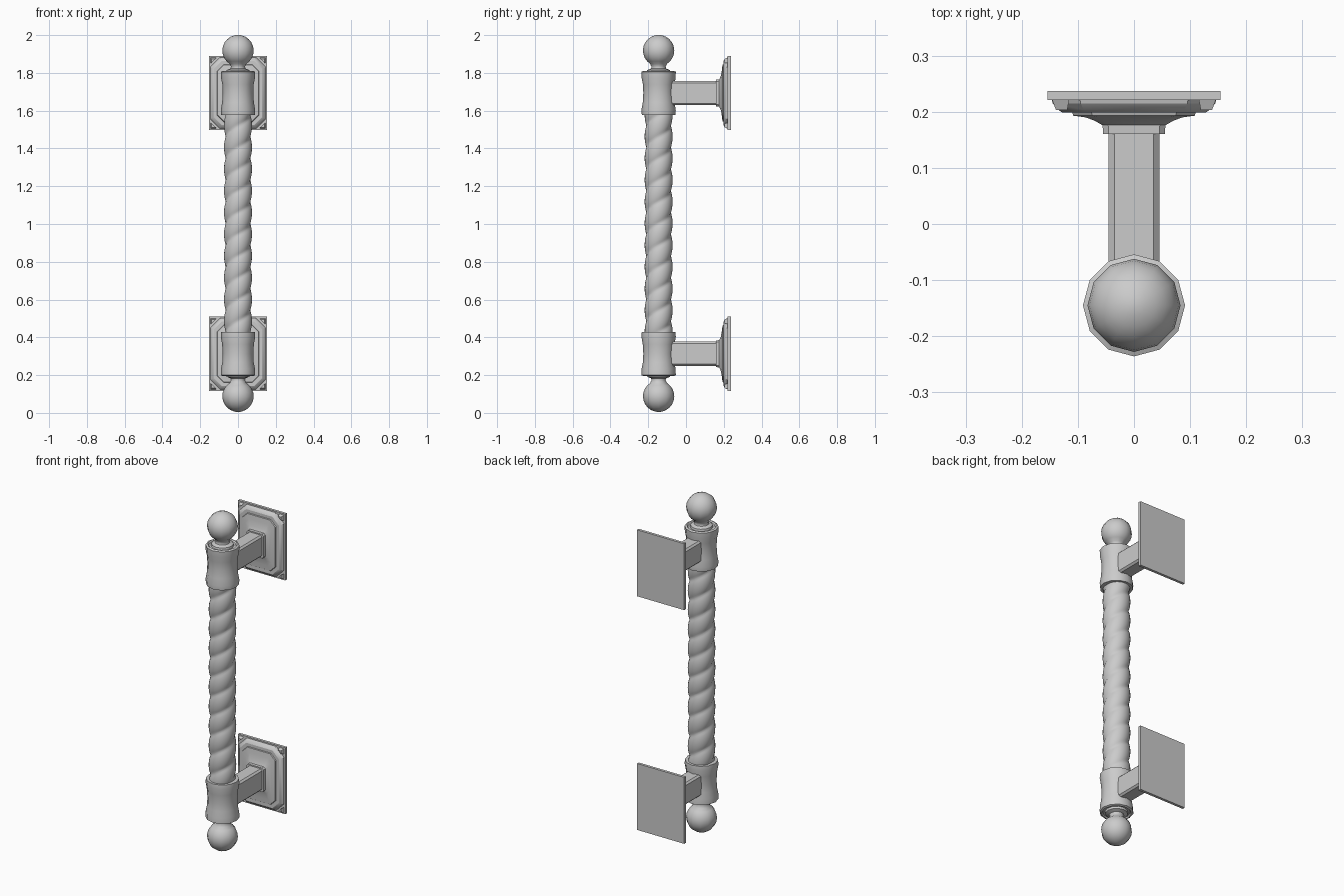
import bpy, bmesh, math
from math import sin, cos, pi

if "Cube" in bpy.data.objects:
    bpy.data.objects.remove(bpy.data.objects["Cube"])

MID = 1.003      # height of the mirror plane
AXIS_Y = -0.145  # the grip's axis
PLATE_Z = 0.69   # bracket height above the mirror plane


def loft(name, rings, mirror=True, angle=40):
    """Skin a stack of equal-length vertex rings, cap both ends, mirror in z."""
    bm = bmesh.new()
    rows = [[bm.verts.new(p) for p in ring] for ring in rings]
    n = len(rows[0])
    for a, b in zip(rows, rows[1:]):
        for i in range(n):
            j = (i + 1) % n
            bm.faces.new((a[i], a[j], b[j], b[i]))
    bm.faces.new(rows[0][::-1])
    bm.faces.new(rows[-1])
    bmesh.ops.recalc_face_normals(bm, faces=bm.faces)
    mesh = bpy.data.meshes.new(name)
    bm.to_mesh(mesh)
    bm.free()
    ob = bpy.data.objects.new(name, mesh)
    bpy.context.collection.objects.link(ob)
    ob.location.z = MID
    bpy.ops.object.select_all(action='DESELECT')
    ob.select_set(True)
    bpy.context.view_layer.objects.active = ob
    bpy.ops.object.shade_smooth_by_angle(angle=math.radians(angle))
    if mirror:
        mod = ob.modifiers.new("both_ends", 'MIRROR')
        mod.use_axis = (False, False, True)
        mod.use_mirror_merge = False
    return ob


def circle(r, z, n=12):
    return [(r * sin(2 * pi * i / n), AXIS_Y + r * cos(2 * pi * i / n), z) for i in range(n)]


def octagon(y, hx, hz, c):
    """Rectangle in the xz plane with corners cut by c."""
    pts = [(hx, hz - c), (hx - c, hz), (c - hx, hz), (-hx, hz - c),
           (-hx, c - hz), (c - hx, -hz), (hx - c, -hz), (hx, c - hz)]
    return [(x, y, PLATE_Z + z) for x, z in pts]


# Twisted grip: two rounded strands with sharp grooves
def rope_ring(z, n=28, pitch=0.23):
    ring = []
    for i in range(n):
        a = 2 * pi * i / n
        r = 0.062 + 0.012 * abs(sin(a - 2 * pi * z / pitch)) ** 0.6
        ring.append((r * cos(a), AXIS_Y + r * sin(a), z))
    return ring


loft("twisted_grip", [rope_ring(-0.58 + 1.16 * k / 120) for k in range(121)], mirror=False)

# Waisted collars
collar = [(0.072, 0.575), (0.089, 0.575), (0.091, 0.60), (0.084, 0.64), (0.081, 0.69),
          (0.083, 0.735), (0.090, 0.77), (0.091, 0.803), (0.080, 0.808), (0.074, 0.80),
          (0.062, 0.80)]
loft("collar", [circle(r, z) for r, z in collar])

# Ball finials with their necks
ball = [(0.064, 0.79), (0.060, 0.812), (0.040, 0.82), (0.037, 0.83), (0.042, 0.838)]
ball += [(0.083 * cos(t), 0.915 + 0.083 * sin(t))
         for t in (math.radians(d) for d in range(-58, 80, 15))]
ball += [(0.006, 0.998)]
loft("ball_finial", [circle(r, z) for r, z in ball], angle=50)

# Bracket arms
loft("bracket_arm", [octagon(y, 0.045, 0.064, 0.010) for y in (-0.11, 0.17)])

# Flared, stepped rosettes with cut corners
steps = [(0.160, 0.055, 0.071, 0.010), (0.176, 0.056, 0.072, 0.010),
         (0.184, 0.070, 0.090, 0.016), (0.190, 0.086, 0.122, 0.024),
         (0.193, 0.108, 0.150, 0.034), (0.199, 0.110, 0.152, 0.034),
         (0.199, 0.128, 0.170, 0.042), (0.204, 0.136, 0.178, 0.046),
         (0.215, 0.145, 0.187, 0.050), (0.225, 0.147, 0.189, 0.050)]
loft("rosette", [octagon(*s) for s in steps], angle=25)

# Wall plates
loft("wall_plate", [[(x, y, PLATE_Z + z) for x, z in
                     ((-.154, -.196), (.154, -.196), (.154, .196), (-.154, .196))]
                    for y in (0.221, 0.237)])

# Small raised triangles in the plate corners
for sx, side in ((1, "right"), (-1, "left")):
    for sz, end in ((1, "outer"), (-1, "inner")):
        loft(f"corner_bead_{side}_{end}",
             [[(sx * (0.147 - k), y, PLATE_Z + sz * (0.189 - k)),
               (sx * (0.115 + k / 2), y, PLATE_Z + sz * (0.189 - k)),
               (sx * (0.147 - k), y, PLATE_Z + sz * (0.157 + k / 2))]
              for y, k in ((0.224, 0), (0.203, 0.008))])
